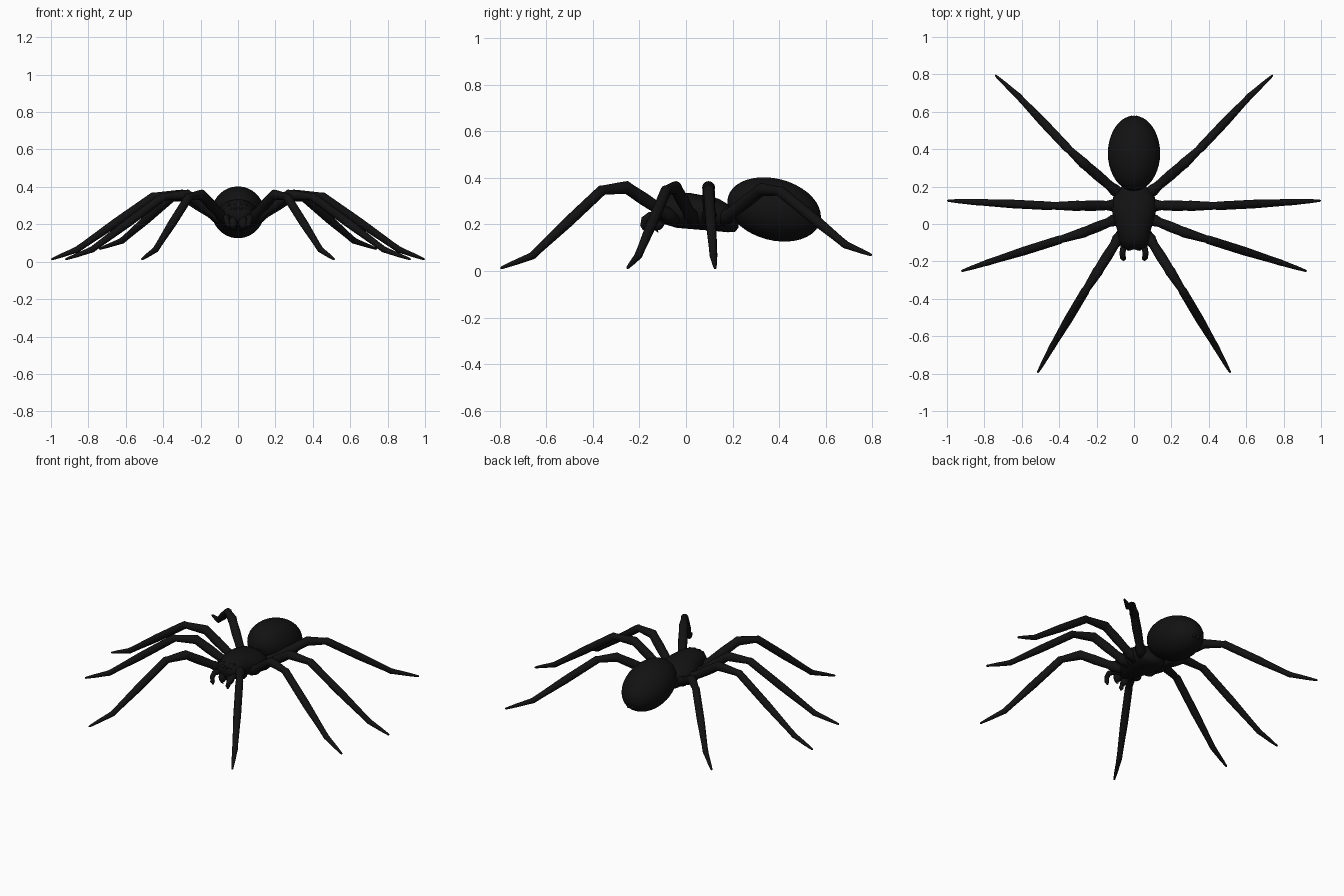
import bpy, bmesh, math
from mathutils import Vector, Matrix

black = bpy.data.materials.new("black_shell")
black.diffuse_color = (0.006, 0.006, 0.006, 1)


def finish(bm, name):
    bmesh.ops.recalc_face_normals(bm, faces=bm.faces)
    for f in bm.faces:
        f.smooth = True
    me = bpy.data.meshes.new(name)
    bm.to_mesh(me)
    bm.free()
    me.materials.append(black)
    ob = bpy.data.objects.new(name, me)
    bpy.context.collection.objects.link(ob)
    return ob


def skin(bm, rings):
    for a, b in zip(rings, rings[1:]):
        n = len(a)
        for i in range(n):
            bm.faces.new((a[i], a[(i + 1) % n], b[(i + 1) % n], b[i]))
    bm.faces.new(rings[0])
    bm.faces.new(rings[-1])


def tube(bm, pts, radii, n=12):
    pts = [Vector(p) for p in pts]
    rings = []
    for i, (p, r) in enumerate(zip(pts, radii)):
        t = (pts[min(i + 1, len(pts) - 1)] - pts[max(i - 1, 0)]).normalized()
        side = t.cross(Vector((0, 0, 1))).normalized()
        up = side.cross(t)
        rings.append([bm.verts.new(p + r * (math.cos(k * math.tau / n) * side
                                            + math.sin(k * math.tau / n) * up))
                      for k in range(n)])
    skin(bm, rings)


def ellipsoid(name, loc, size, tilt=0, seg=32):
    bm = bmesh.new()
    m = (Matrix.Translation(loc) @ Matrix.Rotation(math.radians(tilt), 4, 'X')
         @ Matrix.Diagonal((*size, 1)))
    bmesh.ops.create_uvsphere(bm, u_segments=seg, v_segments=seg // 2, radius=1, matrix=m)
    return finish(bm, name)


# Abdomen, tilted down towards the back
ellipsoid("abdomen", (0, 0.378, 0.264), (0.14, 0.205, 0.132), -15, 40)

# Cephalothorax: lofted cross-sections (y, z centre, half width, half height)
bm = bmesh.new()
rings = []
for y, z, rx, rz in [(-0.135, 0.255, 0.035, 0.025), (-0.125, 0.258, 0.06, 0.045),
                     (-0.09, 0.262, 0.08, 0.062), (-0.04, 0.26, 0.088, 0.075),
                     (0.02, 0.257, 0.105, 0.077), (0.08, 0.249, 0.12, 0.074),
                     (0.14, 0.24, 0.113, 0.07), (0.18, 0.226, 0.088, 0.06),
                     (0.21, 0.21, 0.055, 0.042), (0.225, 0.205, 0.025, 0.02)]:
    rings.append([bm.verts.new((rx * math.cos(k * math.tau / 28), y,
                                z + rz * math.sin(k * math.tau / 28))) for k in range(28)])
skin(bm, rings)
finish(bm, "cephalothorax")

# Leg joints: hip, knee, end of patella, ankle, toe
legs = {
    "front_leg": [(0.06, -0.04, 0.215), (0.195, -0.255, 0.358), (0.262, -0.36, 0.347),
                  (0.44, -0.66, 0.065), (0.515, -0.795, 0.012)],
    "second_leg": [(0.07, 0.035, 0.21), (0.27, -0.045, 0.358), (0.40, -0.085, 0.347),
                   (0.78, -0.205, 0.065), (0.923, -0.252, 0.012)],
    "third_leg": [(0.07, 0.10, 0.21), (0.30, 0.097, 0.358), (0.45, 0.097, 0.350),
                  (0.86, 0.118, 0.065), (0.998, 0.125, 0.012)],
    "rear_leg": [(0.06, 0.145, 0.21), (0.27, 0.325, 0.35), (0.355, 0.405, 0.342),
                 (0.62, 0.685, 0.112), (0.742, 0.796, 0.068)],
}
# Swelling along each segment: (fraction, radius)
shape = [[(0, 0.024), (0.2, 0.032), (0.33, 0.025), (0.65, 0.028), (0.93, 0.026)],
         [(0, 0.028), (0.2, 0.026), (0.55, 0.023), (0.9, 0.02)],
         [(0, 0.023), (0.1, 0.023), (0.5, 0.023), (0.9, 0.017)],
         [(0, 0.017), (0.12, 0.015), (0.6, 0.011), (0.97, 0.006), (1, 0.003)]]
for side, label in ((1, "right_"), (-1, "left_")):
    for name, joints in legs.items():
        pts, radii = [], []
        for a, b, prof in zip(joints, joints[1:], shape):
            for f, r in prof:
                p = Vector(a).lerp(Vector(b), f)
                p.x *= side
                pts.append(p)
                radii.append(r)
        bm = bmesh.new()
        tube(bm, pts, radii)
        finish(bm, label + name)

    # Pedipalps curling down in front
    bm = bmesh.new()
    tube(bm, [(side * x, y, z) for x, y, z in
              [(0.045, -0.07, 0.215), (0.055, -0.12, 0.235), (0.062, -0.155, 0.238),
               (0.06, -0.178, 0.222), (0.055, -0.183, 0.195), (0.052, -0.18, 0.178)]],
         [0.016, 0.017, 0.016, 0.015, 0.014, 0.006])
    finish(bm, label + "pedipalp")

    # Chelicerae with fangs
    ellipsoid(label + "chelicera", (side * 0.027, -0.115, 0.215), (0.025, 0.027, 0.042), -15, 16)
    bm = bmesh.new()
    tube(bm, [(side * 0.03, -0.125, 0.19), (side * 0.028, -0.128, 0.176),
              (side * 0.02, -0.118, 0.165)], [0.009, 0.006, 0.001], 8)
    finish(bm, label + "fang")

    # Eyes and spinnerets
    for i, (x, y, z, r) in enumerate([(0.014, -0.129, 0.285, 0.01),
                                      (0.038, -0.122, 0.284, 0.009),
                                      (0.018, -0.113, 0.304, 0.008),
                                      (0.046, -0.105, 0.302, 0.008)]):
        ellipsoid(f"{label}eye_{i + 1}", (side * x, y, z), (r, r, r), 0, 12)
    ellipsoid(label + "spinneret", (side * 0.014, 0.562, 0.195), (0.011, 0.02, 0.012), -25, 12)
